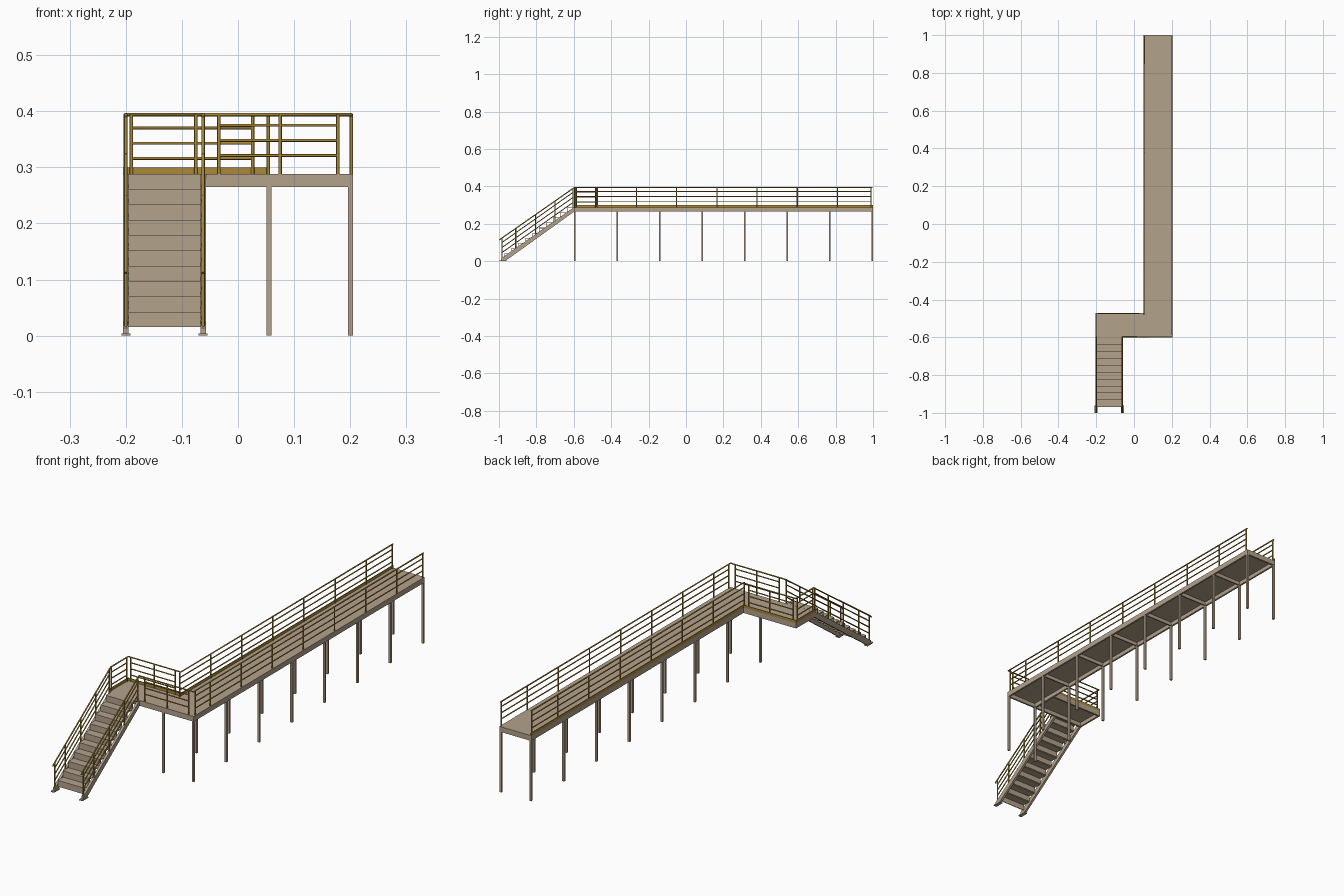
import bpy, bmesh, math
from mathutils import Vector

if "Cube" in bpy.data.objects:
    bpy.data.objects.remove(bpy.data.objects["Cube"])


def material(name, rgb):
    m = bpy.data.materials.new(name)
    m.diffuse_color = (*rgb, 1)
    m.use_nodes = True
    m.node_tree.nodes["Principled BSDF"].inputs["Base Color"].default_value = m.diffuse_color
    return m


TAN = material("tan steel", (0.45, 0.36, 0.26))
GOLD = material("golden rail", (0.40, 0.25, 0.04))


def finish(name, bm, mat):
    bmesh.ops.recalc_face_normals(bm, faces=bm.faces)
    me = bpy.data.meshes.new(name)
    bm.to_mesh(me)
    bm.free()
    me.materials.append(mat)
    ob = bpy.data.objects.new(name, me)
    bpy.context.collection.objects.link(ob)
    return ob


def box(name, x, y, z, mat=TAN):
    bm = bmesh.new()
    bmesh.ops.create_cube(bm, size=1)
    for v in bm.verts:
        v.co = [(r[0] + r[1]) / 2 + c * (r[1] - r[0]) for r, c in zip((x, y, z), v.co)]
    return finish(name, bm, mat)


def prism(name, outline_yz, x0, x1, mat=TAN):
    bm = bmesh.new()
    f = bm.faces.new([bm.verts.new((x0, y, z)) for y, z in outline_yz])
    ext = bmesh.ops.extrude_face_region(bm, geom=[f])
    bmesh.ops.translate(bm, vec=(x1 - x0, 0, 0),
                        verts=[v for v in ext["geom"] if isinstance(v, bmesh.types.BMVert)])
    return finish(name, bm, mat)


def pipe(name, points, r=0.0025):
    cu = bpy.data.curves.new(name, 'CURVE')
    cu.dimensions = '3D'
    cu.bevel_depth = r
    cu.bevel_resolution = 2
    cu.use_fill_caps = True
    s = cu.splines.new('POLY')
    s.points.add(len(points) - 1)
    for p, c in zip(s.points, points):
        p.co = (*c, 1)
    cu.materials.append(GOLD)
    ob = bpy.data.objects.new(name, cu)
    bpy.context.collection.objects.link(ob)
    return ob


TOP, LOW = 0.288, 0.265      # deck top and frame bottom
RAIL = 0.394                 # handrail centre height
B = 0.008                    # beam thickness

# Deck plates
box("walkway_deck", (0.05, 0.2), (-0.598, 1.0), (TOP - 0.005, TOP))
box("landing_deck", (-0.2, 0.05), (-0.598, -0.472), (TOP - 0.005, TOP))

# Edge beams under the decks
box("outer_beam", (0.205 - B, 0.205), (-0.6, 1.0), (LOW, TOP))
box("inner_beam", (0.05, 0.05 + B), (-0.6, 1.0), (LOW, TOP - 0.001))
box("front_beam", (-0.205, 0.205), (-0.6, -0.6 + B), (LOW, TOP))
box("landing_back_beam", (-0.205, 0.055), (-0.47 - B, -0.47), (LOW, TOP))
box("landing_side_beam", (-0.205, -0.205 + B), (-0.6, -0.47), (LOW, TOP))
box("end_beam", (0.05, 0.205), (1.0 - B, 1.0), (LOW, TOP))

# Legs and cross beams
for i in range(8):
    y = -0.595 + i * 1.59 / 7
    for x in (0.0555, 0.2005):
        box("leg", (x - 0.0045, x + 0.0045), (y - 0.0045, y + 0.0045), (0, LOW + 0.01))
    if 0 < i < 7:
        box("cross_beam", (0.055, 0.2), (y - 0.003, y + 0.003), (LOW + 0.002, TOP - 0.004))

# Toe boards along the inner run
box("walkway_toe_board", (0.05, 0.053), (-0.47, 1.0), (TOP, 0.3), GOLD)
box("landing_toe_board", (-0.205, 0.053), (-0.473, -0.47), (TOP, 0.3), GOLD)
box("landing_side_toe_board", (-0.205, -0.202), (-0.6, -0.47), (TOP, 0.3), GOLD)


def railing(start, end, posts, lift=0.0):
    """Posts at fractions of the run, with three middle rails between the end posts."""
    a, b = Vector((*start, 0)), Vector((*end, 0))
    spots = [a.lerp(b, t) for t in posts]
    for p in spots:
        pipe("railing_post", [(p.x, p.y, TOP - 0.01), (p.x, p.y, RAIL)], 0.003)
    for z in (0.316, 0.343, 0.370):
        pipe("middle_rail", [(p.x, p.y, z + lift) for p in (spots[0], spots[-1])])


# Level railings
Y0, Y1 = -0.597, 0.996
side_posts = [-0.585] + [-0.48 + 0.215 * i for i in range(7)] + [0.99]
railing((0.202, 0), (0.202, 1), side_posts, 0.002)
railing((0.054, 0), (0.054, 1), side_posts[1:], 0.002)
railing((0, Y0), (1, Y0), [-0.034, 0.075, 0.178], 0.005)
railing((0, -0.473), (1, -0.473), [-0.19, -0.075, 0.026])
railing((-0.201, 0), (-0.201, 1), [-0.59, -0.483])

# Continuous handrails
pipe("outer_handrail", [(-0.062, Y0, RAIL), (0.202, Y0, RAIL), (0.202, Y1, RAIL)], 0.003)
pipe("inner_handrail", [(-0.201, Y0, RAIL), (-0.201, -0.473, RAIL),
                        (0.054, -0.473, RAIL), (0.054, Y1, RAIL)], 0.003)

# Stair treads with risers
RISE, RUN = 0.0273, 0.037
for i in range(10):
    y, z = -0.97 + i * RUN, 0.0425 + i * RISE
    prism("stair_step", [(y, z - RISE), (y, z), (y + RUN, z), (y + RUN, z - 0.003),
                         (y + 0.003, z - 0.003), (y + 0.003, z - RISE)], -0.195, -0.066)

# Stair stringers, foot plates and sloped railings
SLOPE = 0.705


def slope_z(y):
    return 0.012 + (y + 0.99) * SLOPE


for x in (-0.2, -0.062):
    prism("stair_stringer", [(-0.99, 0), (-0.99, 0.014), (-0.6, TOP), (-0.598, LOW),
                             (-0.968, 0)], x - 0.005, x + 0.005)
    box("stair_foot_plate", (x - 0.008, x + 0.008), (-1.0, -0.96), (0, 0.004))
    for y in (-0.984, -0.91, -0.805, -0.7, -0.605):
        pipe("stair_post", [(x, y, slope_z(y) - 0.008), (x, y, slope_z(y) + 0.108)], 0.003)
    for h in (0.03, 0.057, 0.084):
        pipe("stair_middle_rail", [(x, y, slope_z(y) + h) for y in (-0.984, -0.605)])
    pipe("stair_handrail", [(x, -0.997, 0.112), (x, -0.994, slope_z(-0.994) + 0.108),
                            (x, Y0, RAIL)], 0.003)
